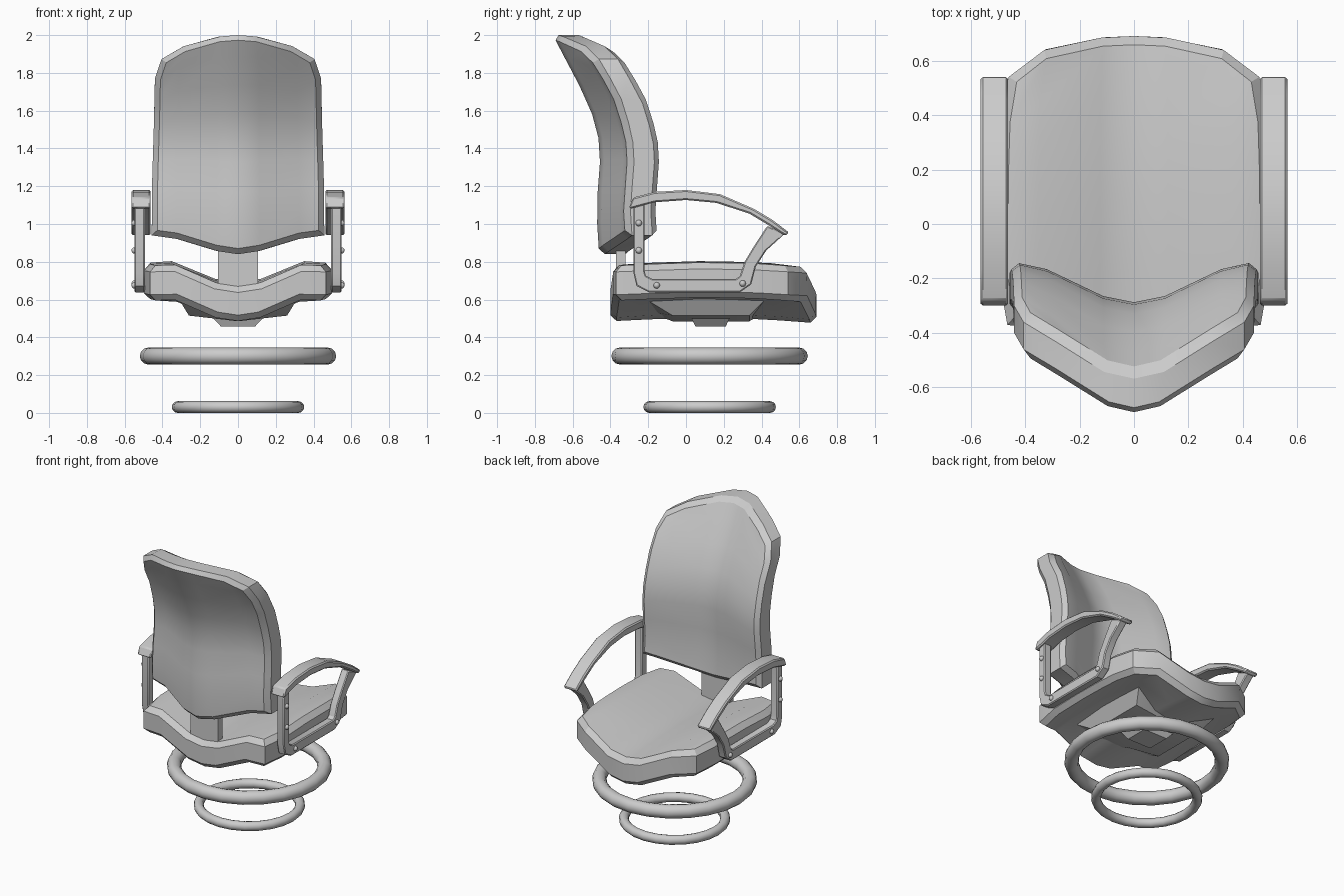
import bpy, bmesh, math
from mathutils import Vector

if "Cube" in bpy.data.objects:
    bpy.data.objects.remove(bpy.data.objects["Cube"])


def interp(table, v):
    """Piecewise linear lookup in a list of (key, value) pairs."""
    if v <= table[0][0]:
        return table[0][1]
    for (a, p), (b, q) in zip(table, table[1:]):
        if v <= b:
            return p + (q - p) * (v - a) / (b - a)
    return table[-1][1]


def finish(bm, name, angle=30):
    bmesh.ops.recalc_face_normals(bm, faces=bm.faces)
    me = bpy.data.meshes.new(name)
    bm.to_mesh(me)
    bm.free()
    ob = bpy.data.objects.new(name, me)
    bpy.context.collection.objects.link(ob)
    bpy.ops.object.select_all(action='DESELECT')
    ob.select_set(True)
    bpy.context.view_layer.objects.active = ob
    bpy.ops.object.shade_smooth_by_angle(angle=math.radians(angle))
    return ob


def slab(name, rows, cols, point, offset, bevel):
    """Cushion: curved grid, thickened along offset, with chamfered rims."""
    bm = bmesh.new()
    offset = Vector(offset)
    grid = [[Vector(point(r, c)) for c in cols] for r in rows]
    sides = [[[bm.verts.new(p + o) for p in row] for row in grid]
             for o in (Vector(), offset)]
    nr, nc = len(rows), len(cols)
    for s in sides:
        for i in range(nr - 1):
            for j in range(nc - 1):
                bm.faces.new((s[i][j], s[i][j + 1], s[i + 1][j + 1], s[i + 1][j]))
    ring = ([(0, j) for j in range(nc)] + [(i, nc - 1) for i in range(1, nr)]
            + [(nr - 1, j) for j in range(nc - 2, -1, -1)]
            + [(i, 0) for i in range(nr - 2, 0, -1)])
    rim = set()
    for (a, b), (c, d) in zip(ring, ring[1:] + ring[:1]):
        rim.add(bm.faces.new((sides[0][a][b], sides[0][c][d],
                              sides[1][c][d], sides[1][a][b])))
    edges = [e for e in bm.edges if sum(f in rim for f in e.link_faces) == 1]
    bmesh.ops.recalc_face_normals(bm, faces=bm.faces)
    bmesh.ops.bevel(bm, geom=edges, offset=bevel, segments=1,
                    affect='EDGES', clamp_overlap=True)
    return finish(bm, name, 28)


def loft(name, loops):
    """Closed solid through loops with equal point counts."""
    bm = bmesh.new()
    rings = [[bm.verts.new(p) for p in loop] for loop in loops]
    for a, b in zip(rings, rings[1:]):
        n = len(a)
        for i in range(n):
            bm.faces.new((a[i], a[(i + 1) % n], b[(i + 1) % n], b[i]))
    bm.faces.new(rings[0])
    bm.faces.new(rings[-1])
    return finish(bm, name)


def mirror_x(ob):
    ob.modifiers.new("mirror", 'MIRROR').use_axis[0] = True


def band(name, left, right, x0, x1, bevel):
    """Bar between two (y, z) side lines, from x0 to x1, mirrored."""
    loops = [[(x0, *a), (x1, *a), (x1, *b), (x0, *b)] for a, b in zip(left, right)]
    ob = loft(name, loops)
    mod = ob.modifiers.new("bevel", 'BEVEL')
    mod.width, mod.segments, mod.angle_limit = bevel, 1, math.radians(50)
    mirror_x(ob)
    return ob


# Backrest
back_y = [(.84, -.46), (1.08, -.475), (1.32, -.455), (1.45, -.462), (1.63, -.51),
          (1.8, -.60), (2.0, -.705)]
back_bend = [(0, 0), (.107, .02), (.31, .12), (.43, .15)]
back_low = [(0, .84), (.107, .855), (.31, .92), (.455, .94)]
back_top = [(0, 2.0), (.107, 1.992), (.31, 1.935), (.41, 1.87), (.45, 1.86)]
back_width = [(0, .457), (.3, .455), (.65, .445), (.9, .44), (1, .405)]


def back_point(t, u):
    x = u * interp(back_width, t)
    lo, hi = interp(back_low, abs(x)), interp(back_top, abs(x))
    z = lo + (hi - lo) * t
    return x, interp(back_y, z) + interp(back_bend, abs(x)), z


columns = (-1, -.71, -.25, 0, .25, .71, 1)
slab("backrest", (0, .14, .28, .42, .53, .64, .77, .9, 1), columns,
     back_point, (0, .168, 0), .03)

# Seat cushion
seat_z = [(-.4, .785), (-.2, .795), (.1, .805), (.4, .797), (.69, .775)]
seat_dip = [(0, -.115), (.11, -.1), (.34, 0), (.5, -.01)]
seat_rear = [(0, -.40), (.11, -.40), (.34, -.385), (.47, -.37)]
seat_front = [(0, .69), (.12, .685), (.33, .64), (.46, .54)]
seat_width = [(0, .465), (.2, .497), (.8, .49), (1, .46)]


def seat_point(t, u):
    x = u * interp(seat_width, t)
    lo, hi = interp(seat_rear, abs(x)), interp(seat_front, abs(x))
    y = lo + (hi - lo) * t
    return x, y, interp(seat_z, y) + interp(seat_dip, abs(x))


slab("seat", (0, .2, .45, .65, .82, 1), columns, seat_point, (0, 0, -.185), .032)

# Upright joining seat and backrest
post = [(-.105, -.37), (.105, -.37), (.105, -.32), (-.105, -.32)]
loft("back_post", [[(x, y, z) for x, y in post] for z in (.58, .93)])

# Tray and pivot under the seat
tray = []
for w, rear, front, z_side, z_mid in ((.33, -.26, .45, .63, .55),
                                      (.26, -.07, .335, .515, .485)):
    tray.append([(-w, rear, z_side), (0, rear, z_mid), (w, rear, z_side),
                 (w, front, z_side), (0, front, z_mid), (-w, front, z_side)])
loft("seat_tray", tray)
loft("pivot_block", [[(sx * w, .13 + sy * d, z) for sx, sy in
                      ((-1, -1), (1, -1), (1, 1), (-1, 1))]
                     for w, d, z in ((.14, .105, .51), (.09, .08, .457))])

# Base rings
for name, major, minor, z in (("upper_ring", .475, .045, .301),
                              ("floor_ring", .32, .031, .031)):
    bpy.ops.mesh.primitive_torus_add(major_radius=major, minor_radius=minor,
                                     major_segments=24, minor_segments=12,
                                     location=(0, .125, z))
    bpy.context.object.name = name
    bpy.ops.object.shade_smooth_by_angle(angle=math.radians(40))

# Arm pads
pad_top = [(-.30, 1.09), (-.28, 1.14), (-.165, 1.17), (0, 1.18), (.18, 1.158),
           (.36, 1.08), (.46, 1.02), (.545, .955)]
pad_low = [(-.295, 1.08), (-.26, 1.09), (-.165, 1.115), (0, 1.127), (.16, 1.112),
           (.335, 1.055), (.435, .995), (.525, .937)]
band("arm_pad", pad_top, pad_low, .462, .563, .008)

# Arm frames
outer = [(-.278, 1.095), (-.278, .74), (-.262, .672), (-.195, .638), (.285, .638),
         (.345, .68), (.37, .775), (.425, .86), (.525, .95)]
inner = [(-.22, 1.11), (-.22, .755), (-.213, .727), (-.18, .71), (.265, .71),
         (.285, .725), (.31, .80), (.355, .875), (.43, .99)]
band("arm_frame", outer, inner, .493, .548, .006)

# Bolts on the arm frames
for i, (y, z) in enumerate(((-.25, 1.005), (-.25, .86), (-.155, .675), (.3, .685))):
    bpy.ops.mesh.primitive_uv_sphere_add(segments=10, ring_count=6, radius=.017,
                                         location=(0, 0, 0))
    bolt = bpy.context.object
    bolt.name = f"arm_bolt_{i + 1}"
    for v in bolt.data.vertices:
        v.co += Vector((.548, y, z))
    bpy.ops.object.shade_smooth()
    mirror_x(bolt)
